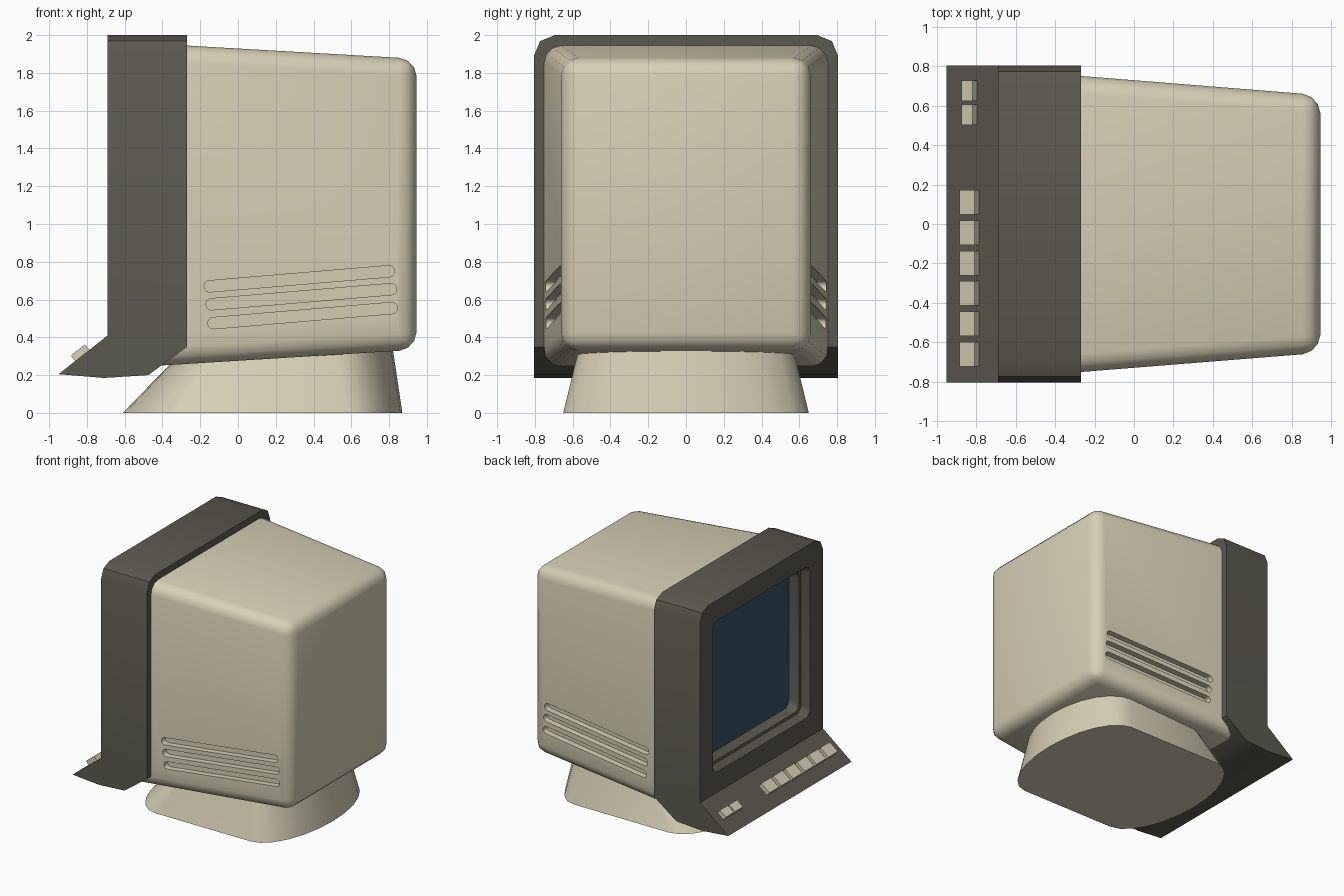
import bpy, bmesh
from math import sin, cos, pi, radians, atan2
from mathutils import Matrix

if "Cube" in bpy.data.objects:
    bpy.data.objects.remove(bpy.data.objects["Cube"])


def material(name, rgb):
    m = bpy.data.materials.new(name)
    m.diffuse_color = (*rgb, 1)
    m.use_nodes = True
    m.node_tree.nodes["Principled BSDF"].inputs["Base Color"].default_value = m.diffuse_color
    return m


BEIGE = material("beige_plastic", (0.68, 0.63, 0.47))
DARK = material("dark_plastic", (0.105, 0.10, 0.078))
GLASS = material("screen_glass", (0.04, 0.085, 0.13))


def finish(name, bm, mat, angle=None):
    bmesh.ops.recalc_face_normals(bm, faces=bm.faces)
    me = bpy.data.meshes.new(name)
    bm.to_mesh(me)
    bm.free()
    ob = bpy.data.objects.new(name, me)
    bpy.context.collection.objects.link(ob)
    me.materials.append(mat)
    if angle:
        smooth(ob, angle)
    return ob


def activate(ob):
    bpy.ops.object.select_all(action='DESELECT')
    ob.select_set(True)
    bpy.context.view_layer.objects.active = ob


def smooth(ob, angle):
    activate(ob)
    bpy.ops.object.shade_smooth_by_angle(angle=radians(angle))


def loft(rings, bm=None, caps=True):
    """Skin closed rings of equal point count."""
    bm = bm or bmesh.new()
    vs = [[bm.verts.new(p) for p in r] for r in rings]
    n = len(rings[0])
    for a, b in zip(vs, vs[1:]):
        for i in range(n):
            j = (i + 1) % n
            bm.faces.new((a[i], a[j], b[j], b[i]))
    if caps:
        bm.faces.new(vs[0][::-1])
        bm.faces.new(vs[-1])
    return bm


def cut(target, cutter):
    mod = target.modifiers.new("cut", 'BOOLEAN')
    mod.operation = 'DIFFERENCE'
    mod.solver = 'EXACT'
    mod.object = cutter
    activate(target)
    bpy.ops.object.modifier_apply(modifier=mod.name)
    bpy.data.objects.remove(cutter)


def round_rect(x, inset, r=0.06, k=4):
    """Rounded rectangle facing x, inset from the bezel outline."""
    hy, hz, zc = 0.805 - inset, 0.795 - inset, 1.205
    pts = []
    for q, (sy, sz) in enumerate(((1, 1), (-1, 1), (-1, -1), (1, -1))):
        for i in range(k + 1):
            a = (q + i / k) * pi / 2
            pts.append((x, sy * (hy - r) + r * cos(a), zc + sz * (hz - r) + r * sin(a)))
    return pts


# bezel: side profile extruded across y, top corners rounded
profile = [(-0.69, 2.0), (-0.27, 2.0), (-0.27, 0.35), (-0.475, 0.2),
           (-0.71, 0.185), (-0.95, 0.205), (-0.69, 0.41)]
bm = loft([[(x, y, z) for x, z in profile] for y in (-0.805, 0.805)])
top = [e for e in bm.edges if all(v.co.z > 1.99 for v in e.verts)
       and abs(e.verts[0].co.y - e.verts[1].co.y) < 0.01]
bmesh.ops.bevel(bm, geom=top, offset=0.11, segments=2, profile=0.5, affect='EDGES')
bezel = finish("screen_bezel", bm, DARK)

# stepped recess for the screen
steps = [(-0.8, 0.17), (-0.69, 0.17), (-0.625, 0.195), (-0.62, 0.215), (-0.535, 0.23)]
cut(bezel, finish("recess_cutter", loft([round_rect(x, i) for x, i in steps]), DARK))
smooth(bezel, 35)

# slightly domed screen
rings = [round_rect(x, i, r) for x, i, r in
         ((-0.53, 0.225, 0.06), (-0.538, 0.225, 0.06), (-0.55, 0.38, 0.05),
          (-0.557, 0.55, 0.04), (-0.56, 0.7, 0.03))]
finish("screen", loft(rings), GLASS, 40)


# tapered rear housing
def side_y(x):
    return 0.729 - 0.08 * x


def housing_ring(x):
    y, zt, zb = side_y(x), 1.929 - 0.0575 * x, 0.276 + 0.062 * x
    return [(x, -y, zb), (x, y, zb), (x, y, zt), (x, -y, zt)]


bm = loft([housing_ring(-0.45), housing_ring(0.945)])
edges = [e for e in bm.edges if any(v.co.x > 0 for v in e.verts)]
bmesh.ops.bevel(bm, geom=edges, offset=0.09, segments=3, profile=0.5, affect='EDGES')
housing = finish("rear_housing", bm, BEIGE)

# three slanted vent slots on each side
bm = bmesh.new()
for side in (1, -1):
    for xa, xb, za in ((-0.15, 0.80, 0.67), (-0.14, 0.81, 0.575), (-0.13, 0.815, 0.475)):
        tilt = atan2(0.08, 0.95)
        slot = []
        for cx, cz, start in ((xb, za + 0.08, -pi / 2), (xa, za, pi / 2)):
            for i in range(9):
                a = start + tilt + pi * i / 8
                slot.append((cx + 0.03 * cos(a), cz + 0.03 * sin(a)))
        loft([[(x, side * (side_y(x) + d), z) for x, z in slot] for d in (-0.05, 0.1)], bm)
cut(housing, finish("vent_cutter", bm, BEIGE))
smooth(housing, 35)


# flared foot: straight sides with elliptical ends
def foot_ring(z, front, front_c, back_c, back, hy, k=12):
    pts = []
    for c, r, start in ((back_c, back - back_c, -pi / 2), (front_c, front_c - front, pi / 2)):
        for i in range(k + 1):
            a = start + pi * i / k
            pts.append((c + r * cos(a), hy * sin(a), z))
    return pts


finish("foot", loft([foot_ring(0, -0.61, -0.3, 0.57, 0.87, 0.65),
                     foot_ring(0.37, -0.25, -0.05, 0.5, 0.815, 0.56)]), BEIGE, 35)

# control buttons on the sloping lip
slope = atan2(0.205, 0.26)


def button(name, y, width, length):
    bm = bmesh.new()
    bmesh.ops.create_cube(bm, size=1, matrix=Matrix.Translation((-0.830, y, 0.311))
                          @ Matrix.Rotation(-slope, 4, 'Y')
                          @ Matrix.Diagonal((length, width, 0.056, 1)))
    finish(name, bm, BEIGE)


for i in range(6):
    button(f"wide_button_{i + 1}", 0.11 - 0.154 * i, 0.124, 0.095)
for i in range(2):
    button(f"small_button_{i + 1}", 0.555 + 0.12 * i, 0.104, 0.07)
